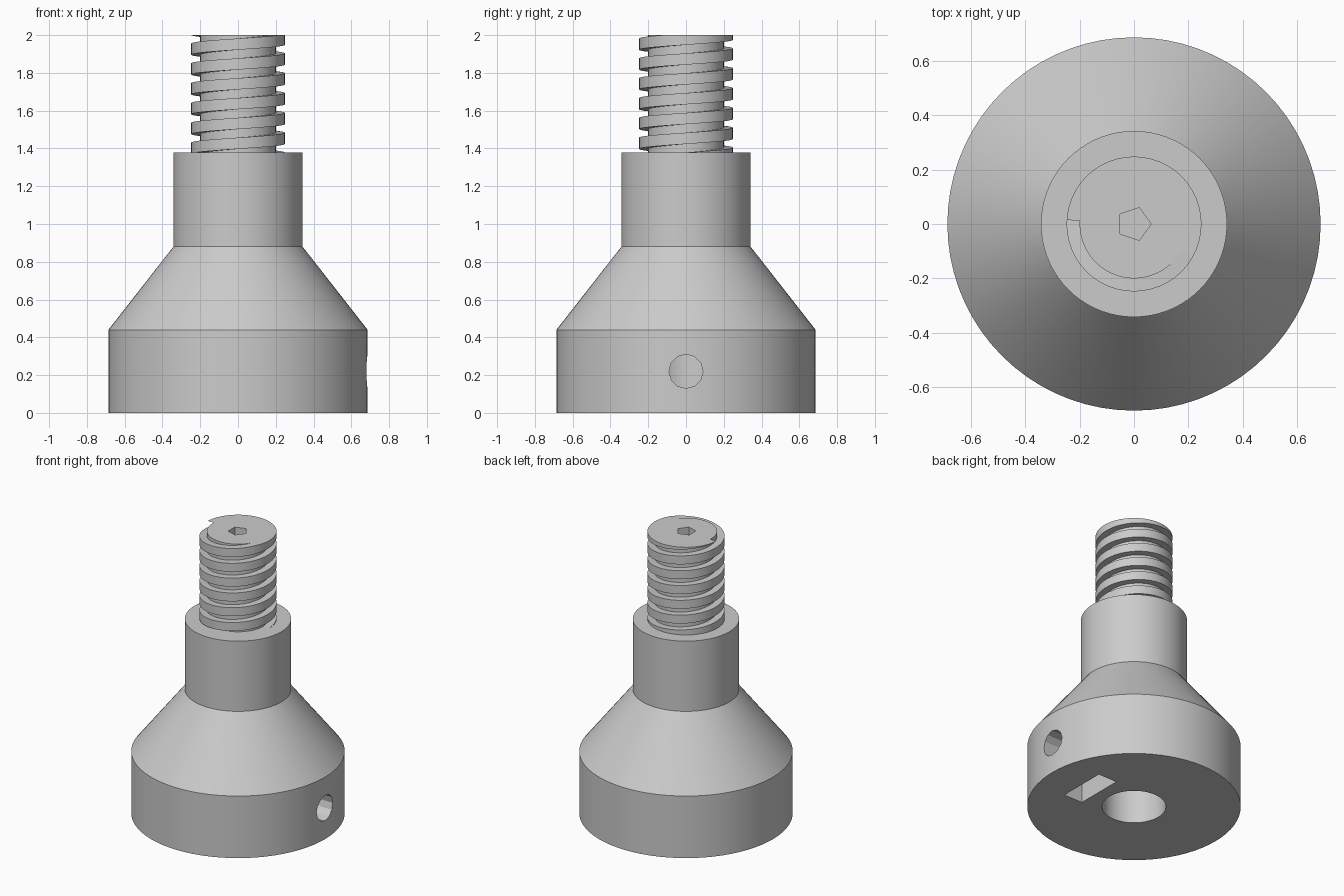
import bpy
import bmesh
from math import radians, cos, sin, pi
from mathutils import Matrix, Vector

if "Cube" in bpy.data.objects:
    bpy.data.objects.remove(bpy.data.objects["Cube"], do_unlink=True)

grey = bpy.data.materials.new("plain grey")
grey.use_nodes = True
grey.diffuse_color = (0.6, 0.6, 0.6, 1)
grey.node_tree.nodes["Principled BSDF"].inputs["Base Color"].default_value = (0.6, 0.6, 0.6, 1)


def make_object(name, bm):
    bmesh.ops.recalc_face_normals(bm, faces=bm.faces)
    mesh = bpy.data.meshes.new(name)
    bm.to_mesh(mesh)
    bm.free()
    mesh.materials.append(grey)
    obj = bpy.data.objects.new(name, mesh)
    bpy.context.collection.objects.link(obj)
    return obj


def activate(obj):
    bpy.ops.object.select_all(action='DESELECT')
    obj.select_set(True)
    bpy.context.view_layer.objects.active = obj


def lathe(name, profile, steps):
    bm = bmesh.new()
    verts = [bm.verts.new((r, 0, z)) for r, z in profile]
    edges = [bm.edges.new(pair) for pair in zip(verts, verts[1:])]
    bmesh.ops.spin(bm, geom=verts + edges, cent=(0, 0, 0), axis=(0, 0, 1),
                   angle=2 * pi, steps=steps, use_merge=True)
    bmesh.ops.remove_doubles(bm, verts=bm.verts, dist=0.0001)
    return make_object(name, bm)


def prism(name, sides, radius, depth, matrix):
    bm = bmesh.new()
    bmesh.ops.create_cone(bm, cap_ends=True, segments=sides, radius1=radius,
                          radius2=radius, depth=depth, matrix=matrix)
    return make_object(name, bm)


def box(name, low, high):
    low, high = Vector(low), Vector(high)
    bm = bmesh.new()
    bmesh.ops.create_cube(bm, size=1, matrix=Matrix.Translation((low + high) / 2)
                          @ Matrix.Diagonal((*(high - low), 1)))
    return make_object(name, bm)


def cut(target, cutter):
    cutter.hide_render = True
    mod = target.modifiers.new("cut", 'BOOLEAN')
    mod.operation = 'DIFFERENCE'
    mod.solver = 'EXACT'
    mod.object = cutter
    activate(target)
    bpy.ops.object.modifier_apply(modifier=mod.name)
    bpy.data.objects.remove(cutter, do_unlink=True)


# Turned body: bottom bore, wide base, cone, collar and threaded core
TOP = 2.0
body = lathe("knob_body", [(0, 0.44), (0.205, 0.44), (0.205, 0), (0.686, 0),
                           (0.686, 0.44), (0.342, 0.88), (0.342, 1.378),
                           (0.2, 1.378), (0.2, TOP), (0, TOP)], 72)

# Set-screw hole, nut slot and five-sided socket
cut(body, prism("screw_hole_cutter", 12, 0.09, 0.7,
                Matrix.Translation((0.45, 0, 0.22)) @ Matrix.Rotation(pi / 2, 4, 'Y')))
cut(body, box("nut_slot_cutter", (0.293, -0.172, -0.1), (0.44, 0.172, 0.4)))
socket_turn = Matrix.Rotation(-pi / 2, 4, 'Z')  # first corner of the prism lies on +y
socket = prism("socket_cutter", 5, 0.063, 1.2, Matrix.Translation((0, 0, TOP)))
first = max(socket.data.vertices, key=lambda v: v.co.x).co
if abs(first.y) > 0.001:
    socket.data.transform(socket_turn)
cut(body, socket)

# Right-handed square thread, trimmed flush with the top of the core
PITCH, HALF, PER_TURN = 0.105, 0.03, 48
bm = bmesh.new()
rings = []
for i in range(-6 * PER_TURN, 2 * PER_TURN + 1):
    angle = pi + 2 * pi * i / PER_TURN
    z = 1.926 + PITCH * i / PER_TURN
    rings.append([bm.verts.new((r * cos(angle), r * sin(angle), z + h))
                  for r, h in ((0.195, -HALF), (0.248, -HALF), (0.248, HALF), (0.195, HALF))])
for a, b in zip(rings, rings[1:]):
    for k in range(4):
        n = (k + 1) % 4
        bm.faces.new((a[k], a[n], b[n], b[k]))
bm.faces.new(rings[0])
bm.faces.new(rings[-1])
trimmed = bmesh.ops.bisect_plane(bm, geom=bm.verts[:] + bm.edges[:] + bm.faces[:],
                                 plane_co=(0, 0, TOP), plane_no=(0, 0, 1), clear_outer=True)
rim = [e for e in trimmed["geom_cut"] if isinstance(e, bmesh.types.BMEdge)]
bmesh.ops.triangle_fill(bm, edges=rim, use_beauty=True, normal=(0, 0, 1))
thread = make_object("screw_thread", bm)

for part in (body, thread):
    activate(part)
    bpy.ops.object.shade_smooth_by_angle(angle=radians(25))
